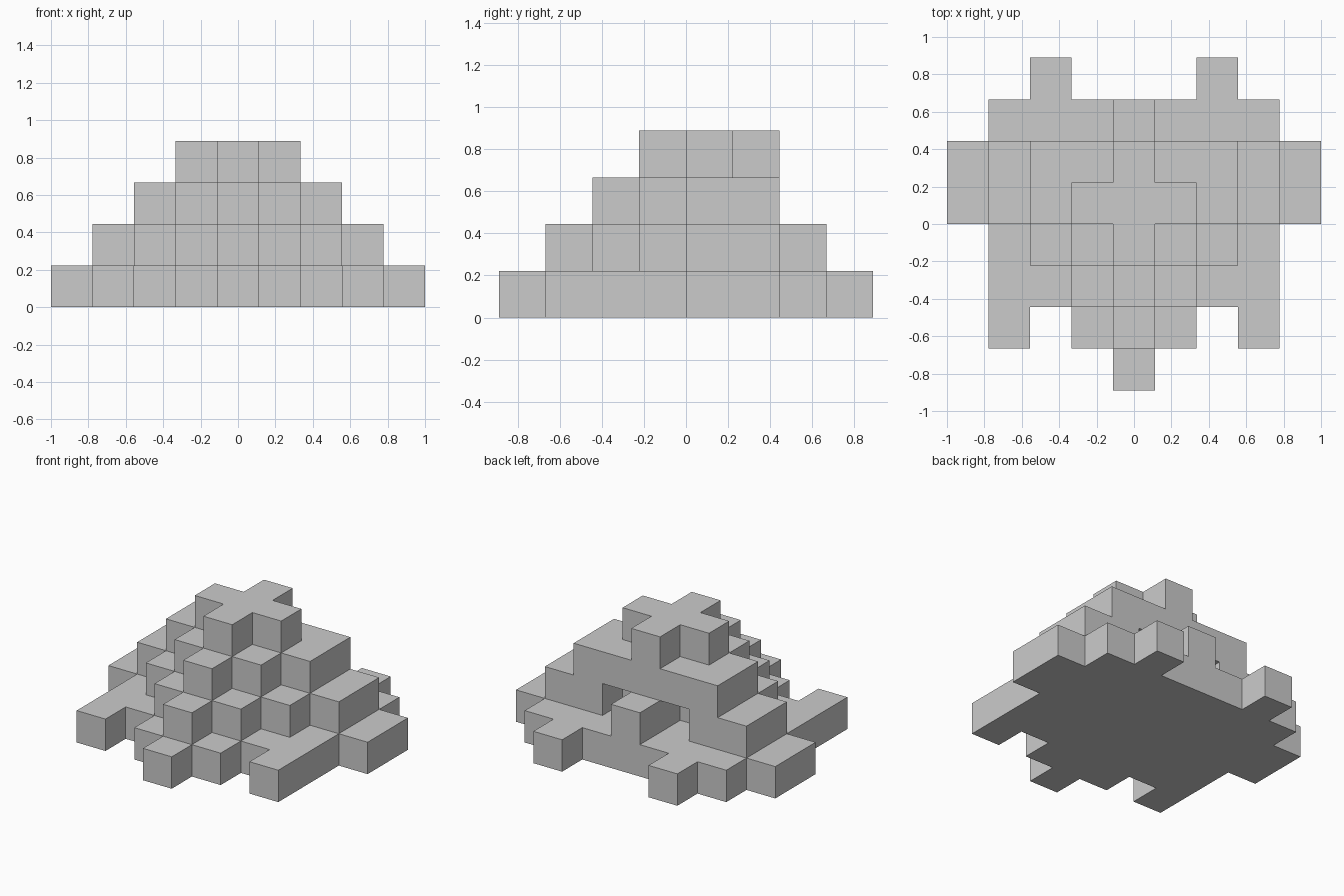
import bpy, bmesh, math
from mathutils import Vector

if "Cube" in bpy.data.objects:
    bpy.data.objects.remove(bpy.data.objects["Cube"])

CELL = 2 / 9

# Each tier: row number (front to back) -> columns on the right half, mirrored to the left
TIERS = {
    "base_tier": {0: [0], 1: [0, 1, 3], 2: range(4), 3: range(4), 4: range(5),
                  5: range(5), 6: range(4), 7: [2]},
    "second_tier": {1: [0], 2: range(2), 3: range(3), 4: range(4),
                    5: [0, 2, 3], 6: [0]},
    "third_tier": {2: [0], 3: range(2), 4: range(3), 5: range(3)},
    "top_cross": {3: [0], 4: range(2), 5: [0]},
}

grey = bpy.data.materials.new("stone_grey")
grey.diffuse_color = (0.6, 0.6, 0.6, 1)
grey.use_nodes = True
grey.node_tree.nodes["Principled BSDF"].inputs["Base Color"].default_value = grey.diffuse_color

# All filled cells, used to leave out faces between touching blocks
filled = {(s * c, r, level)
          for level, rows in enumerate(TIERS.values())
          for r, cols in rows.items() for c in cols for s in (-1, 1)}


def add_face(bm, cell, axis, sign):
    """One square side of a block, wound to face outward."""
    normal = Vector((0, 0, 0))
    normal[axis] = sign
    u = Vector((0, 0, 0))
    u[(axis + 1) % 3] = 1
    v = normal.cross(u)
    centre = Vector((cell[0], cell[1] - 3.5, cell[2] + 0.5)) + normal / 2
    corners = [centre + (u * a + v * b) / 2
               for a, b in ((-1, -1), (1, -1), (1, 1), (-1, 1))]
    bm.faces.new([bm.verts.new(p * CELL) for p in corners])


def build_tier(name, level):
    bm = bmesh.new()
    for cell in sorted(c for c in filled if c[2] == level):
        for axis in range(3):
            for sign in (-1, 1):
                near = list(cell)
                near[axis] += sign
                if tuple(near) not in filled:
                    add_face(bm, cell, axis, sign)
    # Join the squares into large flat faces
    bmesh.ops.remove_doubles(bm, verts=bm.verts, dist=0.001)
    bmesh.ops.dissolve_limit(bm, angle_limit=math.radians(1),
                             verts=bm.verts, edges=bm.edges)
    mesh = bpy.data.meshes.new(name)
    bm.to_mesh(mesh)
    bm.free()
    mesh.materials.append(grey)
    bpy.context.collection.objects.link(bpy.data.objects.new(name, mesh))


for level, name in enumerate(TIERS):
    build_tier(name, level)
